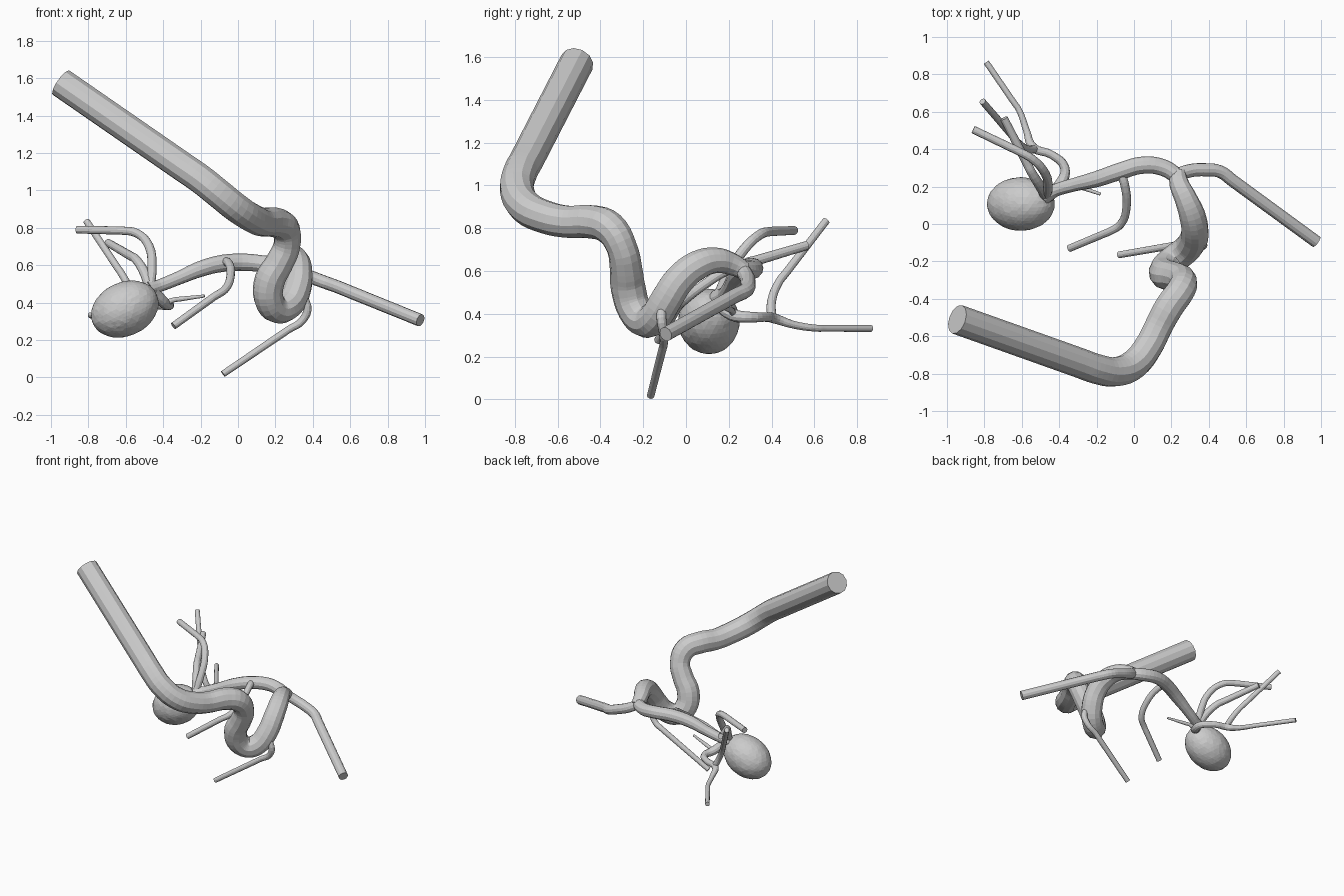
import bpy, random
from mathutils import Vector, Euler

random.seed(4)


def vessel(name, pts, radii, straight_start=False, straight_end=False, res=4):
    """Round tube through points; radii are (start, end) or one per point."""
    pts = [Vector(p) for p in pts]
    n = len(pts)
    if len(radii) == 2:
        radii = [radii[0] + (radii[1] - radii[0]) * i / (n - 1) for i in range(n)]
    radii = list(radii)
    # extra point keeps long end runs straight up to the bend
    if straight_end:
        pts.insert(n - 1, pts[-2].lerp(pts[-1], 0.15))
        radii.insert(n - 1, radii[-2])
    if straight_start:
        pts.insert(1, pts[1].lerp(pts[0], 0.12))
        radii.insert(1, radii[1])
    cu = bpy.data.curves.new(name, 'CURVE')
    cu.dimensions = '3D'
    cu.bevel_depth = 1.0
    cu.bevel_resolution = res
    cu.resolution_u = 4
    cu.use_fill_caps = True
    sp = cu.splines.new('BEZIER')
    sp.bezier_points.add(len(pts) - 1)
    for bp, p, r in zip(sp.bezier_points, pts, radii):
        bp.co = p
        bp.radius = r
        bp.handle_left_type = bp.handle_right_type = 'AUTO'
    ob = bpy.data.objects.new(name, cu)
    bpy.context.collection.objects.link(ob)
    bpy.ops.object.select_all(action='DESELECT')
    ob.select_set(True)
    bpy.context.view_layer.objects.active = ob
    bpy.ops.object.convert(target='MESH')
    ob = bpy.context.object
    for f in ob.data.polygons:
        f.use_smooth = False
    return ob


# thick winding trunk
vessel("main_trunk", [
    (-0.945, -0.51, 1.575), (-0.20, -0.775, 1.06), (-0.10, -0.79, 0.98),
    (0.00, -0.75, 0.90), (0.08, -0.65, 0.85), (0.13, -0.55, 0.83),
    (0.19, -0.44, 0.83), (0.25, -0.355, 0.80), (0.262, -0.30, 0.71),
    (0.22, -0.28, 0.61), (0.17, -0.27, 0.52), (0.165, -0.24, 0.42),
    (0.21, -0.19, 0.365), (0.27, -0.145, 0.385), (0.315, -0.09, 0.47),
    (0.325, -0.03, 0.56), (0.31, 0.05, 0.625), (0.275, 0.14, 0.65),
    (0.24, 0.22, 0.63), (0.235, 0.275, 0.60)],
    [0.08, 0.08, 0.08, 0.08, 0.078, 0.077, 0.08, 0.078, 0.072, 0.076,
     0.082, 0.08, 0.076, 0.076, 0.076, 0.074, 0.07, 0.06, 0.052, 0.042],
    straight_start=True)

# two branches of the main fork
vessel("right_branch", [
    (0.225, 0.26, 0.61), (0.30, 0.285, 0.57), (0.38, 0.29, 0.54),
    (0.46, 0.28, 0.51), (0.53, 0.23, 0.485), (0.975, -0.095, 0.305)],
    (0.036, 0.034), straight_end=True)
vessel("left_branch", [
    (0.24, 0.25, 0.61), (0.16, 0.30, 0.605), (0.05, 0.315, 0.615),
    (-0.08, 0.28, 0.61), (-0.20, 0.24, 0.58), (-0.32, 0.21, 0.53),
    (-0.42, 0.18, 0.49), (-0.48, 0.15, 0.47)],
    [0.042, 0.045, 0.046, 0.046, 0.043, 0.036, 0.034, 0.045])

# thin side branches
vessel("middle_side_branch", [
    (-0.07, 0.27, 0.62), (-0.05, 0.21, 0.61), (-0.04, 0.09, 0.54),
    (-0.07, 0.00, 0.47), (-0.13, -0.04, 0.43), (-0.345, -0.13, 0.275)],
    (0.024, 0.02), straight_end=True)
vessel("lower_side_branch", [
    (0.31, -0.11, 0.46), (0.37, -0.115, 0.38), (0.345, -0.105, 0.305),
    (0.27, -0.105, 0.255), (-0.08, -0.165, 0.018)],
    (0.024, 0.018), straight_end=True)

# cluster of end branches beside the bulge
vessel("upper_end_branch", [
    (-0.47, 0.15, 0.48), (-0.46, 0.20, 0.59), (-0.475, 0.27, 0.70),
    (-0.54, 0.345, 0.77), (-0.63, 0.395, 0.785), (-0.86, 0.505, 0.79)],
    (0.026, 0.021), straight_end=True)
vessel("middle_end_branch", [
    (-0.47, 0.15, 0.48), (-0.50, 0.20, 0.56), (-0.55, 0.28, 0.635),
    (-0.695, 0.565, 0.72)], (0.03, 0.021), straight_end=True)
vessel("back_end_branch", [
    (-0.46, 0.15, 0.46), (-0.39, 0.22, 0.395), (-0.37, 0.30, 0.385),
    (-0.44, 0.37, 0.385), (-0.54, 0.41, 0.38), (-0.575, 0.50, 0.35),
    (-0.615, 0.61, 0.333), (-0.79, 0.865, 0.332)],
    [0.035, 0.03, 0.025, 0.022, 0.024, 0.018, 0.016, 0.016], straight_end=True)
vessel("rising_end_branch", [
    (-0.53, 0.40, 0.385), (-0.57, 0.40, 0.46), (-0.62, 0.435, 0.55),
    (-0.81, 0.655, 0.835)], (0.022, 0.018), straight_end=True)
vessel("tiny_end_branch", [
    (-0.40, 0.22, 0.39), (-0.34, 0.215, 0.415), (-0.18, 0.16, 0.435)],
    (0.018, 0.008), straight_end=True)

# rounded bulge, slightly lumpy and tilted
bpy.ops.mesh.primitive_ico_sphere_add(subdivisions=4, radius=1)
bulge = bpy.context.object
bulge.name = "bulge"
rot = Euler((0, -0.45, 0)).to_matrix()
for v in bulge.data.vertices:
    k = 1 + random.uniform(-0.008, 0.008)
    v.co = rot @ Vector((v.co.x * 0.188 * k, v.co.y * 0.143 * k, v.co.z * 0.143 * k))
    v.co += Vector((-0.605, 0.107, 0.365))
